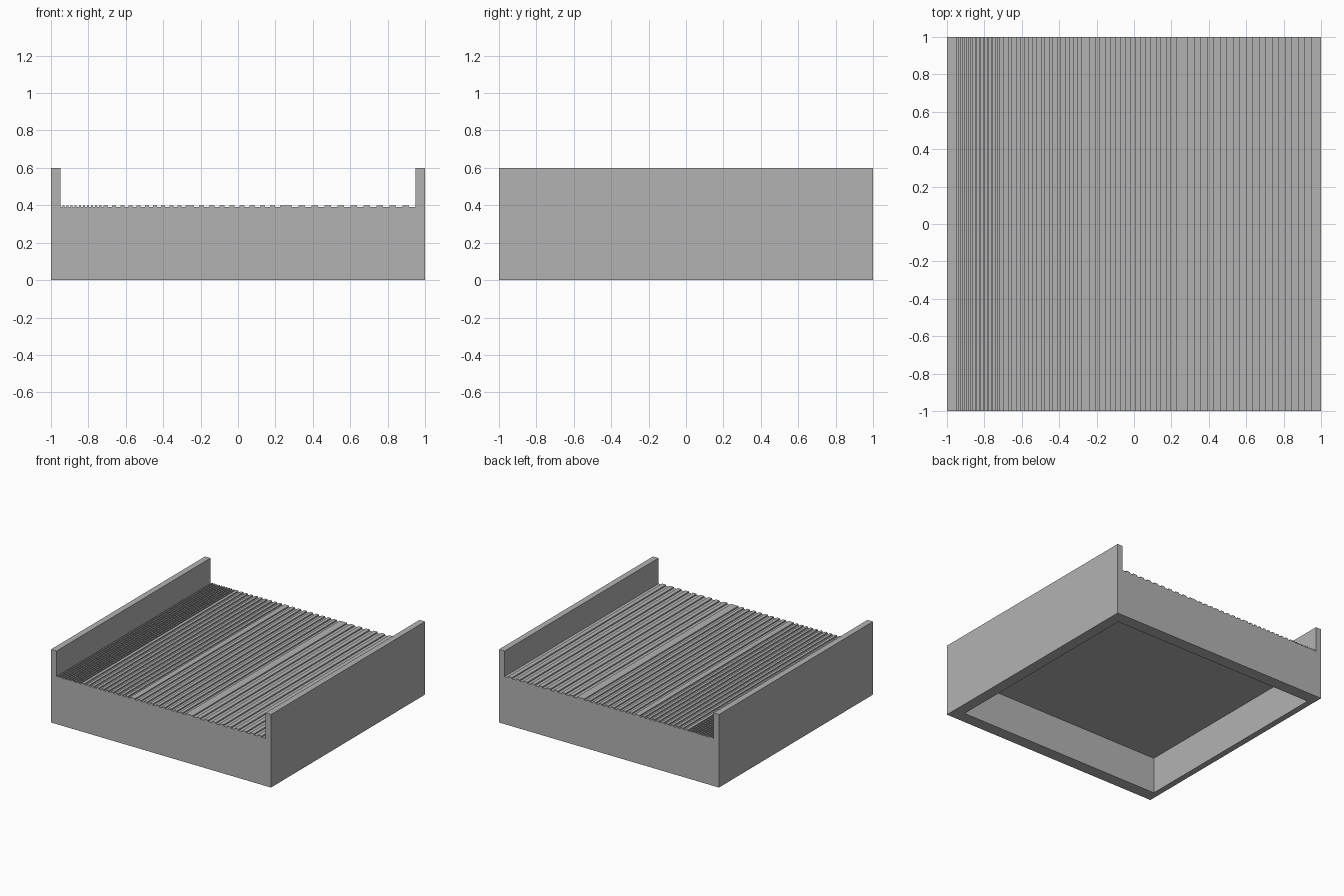
import bpy
import bmesh
from mathutils import Vector

cube = bpy.data.objects.get("Cube")
if cube:
    bpy.data.objects.remove(cube, do_unlink=True)

RAIL_TOP, DECK, GROOVE = 0.6, 0.4, 0.39
RAIL_IN = 0.95
CAVITY_DEPTH = 0.3

# Groups of grooves: start x, end x, number of alternating groove and rib strips
GROUPS = [
    (-RAIL_IN, -0.72, 21),
    (-0.695, -0.28, 19),
    (-0.235, 0.225, 17),
    (0.29, RAIL_IN, 19),
]


def deck_profile():
    """Outline of the tray seen from the front, from left rail to right rail."""
    pts = [(-1, 0), (-1, RAIL_TOP), (-RAIL_IN, RAIL_TOP)]
    for start, end, count in GROUPS:
        step = (end - start) / count
        for i in range(0, count, 2):
            a, b = start + i * step, start + (i + 1) * step
            if a > -RAIL_IN + step / 2:
                pts.append((a, DECK))
            pts += [(a, GROOVE), (b, GROOVE)]
            if b < RAIL_IN - step / 2:
                pts.append((b, DECK))
    return pts + [(RAIL_IN, RAIL_TOP), (1, RAIL_TOP), (1, 0)]


# Extrude the profile from front to back
bm = bmesh.new()
outline = bm.faces.new([bm.verts.new((x, -1, z)) for x, z in deck_profile()])
back = bmesh.ops.extrude_face_region(bm, geom=[outline], use_keep_orig=True)
bmesh.ops.translate(bm, vec=(0, 2, 0),
                    verts=[v for v in back["geom"] if isinstance(v, bmesh.types.BMVert)])
bmesh.ops.recalc_face_normals(bm, faces=bm.faces)

# Hollow the underside, with a thicker wall on one side
bottom = next(f for f in bm.faces if all(abs(v.co.z) < 1e-5 for v in f.verts))
bmesh.ops.inset_region(bm, faces=[bottom], thickness=0.05)
for v in bottom.verts:
    v.co = Vector((0.91 if v.co.x > 0 else -0.95, 0.9 if v.co.y > 0 else -0.9, 0))
bmesh.ops.inset_region(bm, faces=[bottom], thickness=0)
for v in bottom.verts:
    v.co.z = CAVITY_DEPTH
bmesh.ops.recalc_face_normals(bm, faces=bm.faces)

mesh = bpy.data.meshes.new("grooved_tray")
bm.to_mesh(mesh)
bm.free()
tray = bpy.data.objects.new("grooved_tray", mesh)
bpy.context.collection.objects.link(tray)

# Plain grey
grey = bpy.data.materials.new("light_grey")
grey.use_nodes = True
colour = (0.45, 0.45, 0.45, 1)
grey.diffuse_color = colour
grey.node_tree.nodes["Principled BSDF"].inputs["Base Color"].default_value = colour
mesh.materials.append(grey)
